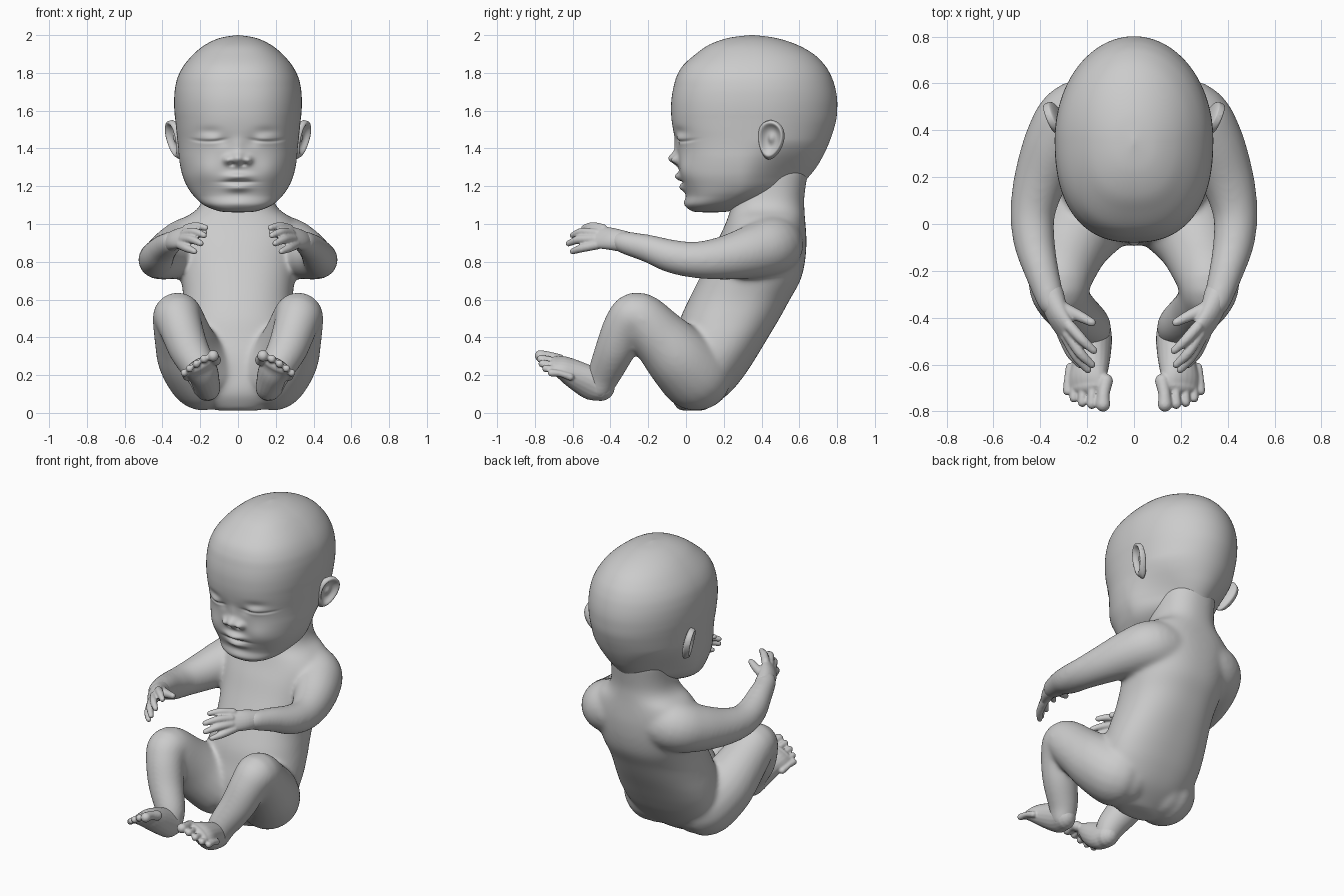
import bpy, bmesh, math
from mathutils import Vector, Matrix

if "Cube" in bpy.data.objects:
    bpy.data.objects.remove(bpy.data.objects["Cube"])


def spline(rows, n):
    """Smooth Catmull-Rom interpolation through rows of numbers."""
    out = []
    for i in range(len(rows) - 1):
        a, b, c, d = (rows[max(0, min(len(rows) - 1, i + k))] for k in (-1, 0, 1, 2))
        for s in range(n):
            t = s / n
            out.append([0.5 * (2*q + (r-p)*t + (2*p-5*q+4*r-w)*t*t + (3*q-p-3*r+w)*t**3)
                        for p, q, r, w in zip(a, b, c, d)])
    return out + [list(rows[-1])]


def step(t):
    t = max(0, min(1, t))
    return t*t*(3 - 2*t)


def skin(bm, rings):
    """Join rings of points into a closed surface."""
    vs = [[bm.verts.new(p) for p in ring] for ring in rings]
    n = len(vs[0])
    for a, b in zip(vs, vs[1:]):
        for i in range(n):
            bm.faces.new((a[i], a[(i+1) % n], b[(i+1) % n], b[i]))
    bm.faces.new(vs[0])
    bm.faces.new(vs[-1])


def loft(bm, rows, n, seg, front, back):
    """Stack of superellipses from rows of (z, front y, back y, half width)."""
    rings = []
    for z, yf, yb, w in spline(rows, n):
        ring = []
        for k in range(seg):
            a = 2 * math.pi * k / seg
            c, s = math.cos(a), math.sin(a)
            e = front if s < 0 else back
            r = (abs(c)**e + abs(s)**e) ** (-1/e)
            ring.append((w*r*c, (yf+yb)/2 + (yb-yf)/2*r*s, z))
        rings.append(ring)
    skin(bm, rings)


def tube(bm, pts, side=(1, 0, 0), mirror=1, n=5, seg=20):
    """Round-ended limb from (x, y, z, radius along side, other radius)."""
    p = spline([q if len(q) == 5 else (*q, q[3]) for q in pts], n)
    c = [Vector(q[:3]) for q in p]
    items = []
    for i, q in enumerate(p):
        t = (c[min(i+1, len(c)-1)] - c[max(i-1, 0)]).normalized()
        items.append((c[i], t, q[3], q[4]))

    def cap(item, sign):
        o, t, a, b = item
        return [(o + t*sign*b*math.sin(k), t, a*math.cos(k), b*math.cos(k))
                for k in (0.4, 0.8, 1.15, 1.45)]
    items = cap(items[0], -1)[::-1] + items + cap(items[-1], 1)
    rings = []
    for o, t, a, b in items:
        u = Vector(side)
        u = (u - t*u.dot(t)).normalized()
        v = t.cross(u)
        ring = []
        for k in range(seg):
            f = 2 * math.pi * k / seg
            w = o + u*a*math.cos(f) + v*b*math.sin(f)
            ring.append((w.x*mirror, w.y, w.z))
        rings.append(ring)
    skin(bm, rings)


def finish(bm, name):
    bmesh.ops.recalc_face_normals(bm, faces=bm.faces)
    for f in bm.faces:
        f.smooth = True
    me = bpy.data.meshes.new(name)
    bm.to_mesh(me)
    bm.free()
    ob = bpy.data.objects.new(name, me)
    bpy.context.collection.objects.link(ob)
    return ob


def fuse(ob, voxel, smooth):
    m = ob.modifiers.new("fuse", 'REMESH')
    m.mode = 'VOXEL'
    m.voxel_size = voxel
    m.use_smooth_shade = True
    s = ob.modifiers.new("soften", 'SMOOTH')
    s.factor = 0.5
    s.iterations = smooth


# Head: lofted skull, then face features pushed in and out of the front
bm = bmesh.new()
loft(bm, [(1.062, .09, .17, .03), (1.068, .035, .23, .10), (1.10, .0, .33, .18),
          (1.15, .0, .48, .235), (1.20, -.015, .60, .27), (1.25, -.027, .65, .292),
          (1.30, -.035, .69, .305), (1.35, -.042, .72, .313), (1.40, -.048, .745, .317),
          (1.45, -.055, .765, .322), (1.50, -.068, .782, .327), (1.55, -.076, .795, .332),
          (1.60, -.079, .80, .337), (1.66, -.077, .80, .338), (1.72, -.067, .79, .333),
          (1.78, -.05, .77, .318), (1.84, -.015, .735, .286), (1.90, .052, .675, .235),
          (1.95, .125, .585, .172), (1.985, .225, .475, .095), (2.0, .34, .36, .004)],
     8, 192, 2.4, 2.0)
bumps = [(0, 1.345, .05, .042, .034), (0, 1.41, .010, .03, .05),      # nose
         (0, 1.25, .032, .065, .022), (0, 1.222, -.014, .075, .006),  # upper lip, mouth
         (0, 1.192, .022, .06, .02), (0, 1.11, .008, .07, .03)]       # lower lip, chin
for s in (-1, 1):
    bumps += [(s*.056, 1.338, .03, .021, .022), (s*.03, 1.316, -.018, .012, .009),
              (s*.15, 1.49, -.008, .06, .024), (s*.15, 1.452, .011, .06, .024),
              (s*.08, 1.44, -.008, .03, .03), (s*.17, 1.28, .018, .08, .07)]
for v in bm.verts:
    x, y, z = v.co
    # narrow the nape towards the neck
    v.co.x *= 1 - .36 * step((y - .28)/.3) * step((1.45 - z)/.25)
    if y < .25:
        d = sum(a * math.exp(-((x-bx)/sx)**2 - ((z-bz)/sz)**2) for bx, bz, a, sx, sz in bumps)
        # closed eyelid line, sagging in the middle
        e = abs(x) - .155
        d -= .010 * math.exp(-(e/.085)**4 - ((z - 1.437 - 1.3*e*e)/.007)**2)
        v.co.y -= d
finish(bm, "head")

# Ears: dished, tilted ovals
bm = bmesh.new()
bmesh.ops.create_uvsphere(bm, u_segments=48, v_segments=32, radius=1)
for v in bm.verts:
    x, y, z = v.co
    if x > 0:
        r = math.hypot(y - .05, z - .1)
        x = x*.8 + .9*math.exp(-((r-.85)/.18)**2) - .6*math.exp(-((r-.35)/.25)**2)
    v.co = (x*.022, y*.072*(1 + .22*z), z*.108)
rot = (Matrix.Rotation(math.radians(-24), 4, 'Z') @ Matrix.Rotation(math.radians(12), 4, 'Y')
       @ Matrix.Rotation(math.radians(-14), 4, 'X'))
bmesh.ops.transform(bm, matrix=Matrix.Translation((.325, .45, 1.445)) @ rot, verts=bm.verts)
ears = finish(bm, "ears")
ears.modifiers.new("both_sides", 'MIRROR')

# Body: torso and neck, arms and legs fused into one skin
bm = bmesh.new()
loft(bm, [(.012, -.04, .10, .12), (.10, -.09, .225, .24), (.20, -.09, .31, .30),
          (.30, -.08, .375, .32), (.40, -.055, .435, .315), (.50, -.03, .495, .30),
          (.60, .015, .55, .29), (.70, .065, .605, .30), (.80, .115, .63, .315),
          (.90, .16, .638, .33), (.97, .195, .635, .33), (1.03, .22, .63, .285),
          (1.08, .235, .627, .215), (1.15, .245, .627, .185), (1.30, .26, .65, .175)],
     5, 64, 2.3, 2.3)
for s in (1, -1):
    # arm, starting at the shoulder blade
    tube(bm, [(.10, .47, .90, .15), (.24, .455, .885, .158), (.32, .36, .855, .145),
              (.395, .2, .82, .117), (.432, .05, .81, .097), (.425, -.08, .83, .089),
              (.395, -.2, .87, .075), (.357, -.32, .9, .062), (.345, -.345, .907, .056)], mirror=s)
    # leg
    tube(bm, [(.14, .07, .19, .175), (.18, .05, .205, .195), (.25, -.04, .295, .18),
              (.29, -.14, .40, .155), (.32, -.255, .51, .133), (.305, -.32, .46, .117),
              (.26, -.375, .335, .107), (.19, -.43, .21, .09), (.17, -.455, .14, .075)], mirror=s)
fuse(finish(bm, "body"), .0105, 32)

# Hands: palm, thumb and four fingers
bm = bmesh.new()
across = (.45, -.2, -.8)
tube(bm, [(.355, -.30, .9, .056, .056), (.325, -.39, .92, .063, .043),
          (.285, -.46, .93, .066, .03)], across)
tube(bm, [(.31, -.36, .93, .032), (.24, -.39, .94, .025), (.18, -.42, .955, .018)])
for base, mid, tip in (
        ((.27, -.44, .975), (.22, -.495, .988), (.172, -.54, .98)),
        ((.28, -.47, .95), (.23, -.55, .958), (.18, -.60, .94)),
        ((.29, -.48, .92), (.245, -.565, .918), (.197, -.622, .897)),
        ((.305, -.47, .89), (.27, -.55, .872), (.23, -.60, .855))):
    tube(bm, [(*base, .025), (*mid, .022), (*tip, .016)])
hands = finish(bm, "hands")
fuse(hands, .006, 4)
hands.modifiers.new("both_sides", 'MIRROR')

# Feet: tilted sole with five toes
bm = bmesh.new()
across = (.86, 0, -.5)
tube(bm, [(.168, -.455, .138, .07, .078), (.17, -.50, .155, .072, .09),
          (.183, -.59, .205, .08, .075), (.197, -.65, .238, .086, .055),
          (.2, -.69, .253, .084, .036)], across)
for x, y, z, r in ((.132, -.77, .302, .031), (.18, -.768, .285, .022), (.22, -.76, .26, .021),
                   (.256, -.742, .235, .02), (.284, -.712, .212, .02)):
    tube(bm, [(x - .012, y + .10, z - .022, r), (x - .002, y + .045, z - .004, r*.85), (x, y, z, r)])
feet = finish(bm, "feet")
fuse(feet, .006, 4)
feet.modifiers.new("both_sides", 'MIRROR')
